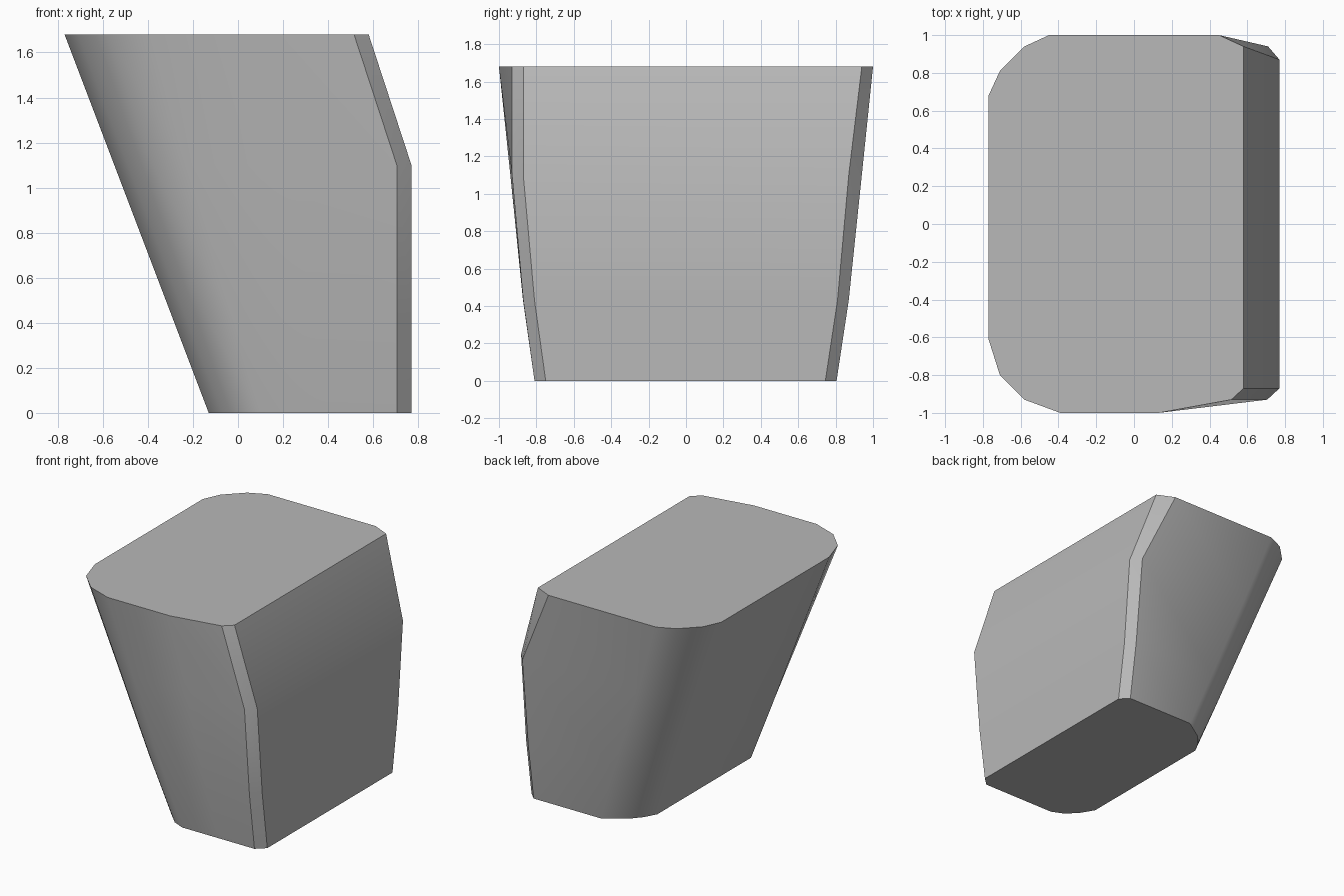
import bpy, bmesh
from math import radians
from mathutils import Vector

cube = bpy.data.objects.get("Cube")
if cube:
    bpy.data.objects.remove(cube, do_unlink=True)

HEIGHT = 1.68

# Matching outlines of the base and the top, rounded towards -x
base = [(0.40, -0.81), (0.10, -0.81), (0.01, -0.77), (-0.07, -0.69), (-0.13, -0.59),
        (-0.13, 0.53), (-0.08, 0.62), (-0.01, 0.70), (0.15, 0.805)]
top = [(0.13, -1.0), (-0.39, -1.0), (-0.58, -0.93), (-0.71, -0.80), (-0.77, -0.61),
       (-0.77, 0.68), (-0.71, 0.81), (-0.58, 0.94), (-0.45, 1.0)]

# Chamfered +x corners per level: height, bulge, side x, front y, back y, outer back corner
levels = [(0.0, 1.0, 0.77, -0.75, 0.745, (0.71, 0.805)),
          (0.43, 1.015, 0.77, -0.81, 0.81, (0.71, 0.87)),
          (1.10, 1.005, 0.77, -0.87, 0.87, (0.71, 0.94)),
          (HEIGHT, 1.0, 0.58, -0.87, 0.94, (0.45, 1.0))]


def outline(z, bulge, side, front, back, outer):
    """One horizontal section of the block."""
    points = [(side, front), (side - 0.065, front - 0.06)]
    for a, b in zip(base, top):
        p = Vector(a).lerp(Vector(b), z / HEIGHT)
        points.append((p.x, p.y * bulge))
    points += [outer, (side, back)]
    return [(x, y, z) for x, y in points]


# Loft the sections into a closed block
bm = bmesh.new()
rings = [[bm.verts.new(p) for p in outline(*level)] for level in levels]
for low, high in zip(rings, rings[1:]):
    for i in range(len(low)):
        j = (i + 1) % len(low)
        bm.faces.new((low[i], low[j], high[j], high[i]))
bm.faces.new(rings[0])
bm.faces.new(rings[-1])
bmesh.ops.recalc_face_normals(bm, faces=bm.faces)

mesh = bpy.data.meshes.new("tapered_block")
bm.to_mesh(mesh)
bm.free()
block = bpy.data.objects.new("tapered_block", mesh)
bpy.context.collection.objects.link(block)

# Plain grey finish
grey = bpy.data.materials.new("light_grey")
grey.use_nodes = True
colour = (0.48, 0.48, 0.48, 1.0)
grey.diffuse_color = colour
grey.node_tree.nodes["Principled BSDF"].inputs["Base Color"].default_value = colour
mesh.materials.append(grey)

# Smooth the rounded corners, keep the chamfers crisp
bpy.context.view_layer.objects.active = block
block.select_set(True)
bpy.ops.object.shade_smooth_by_angle(angle=radians(35))
